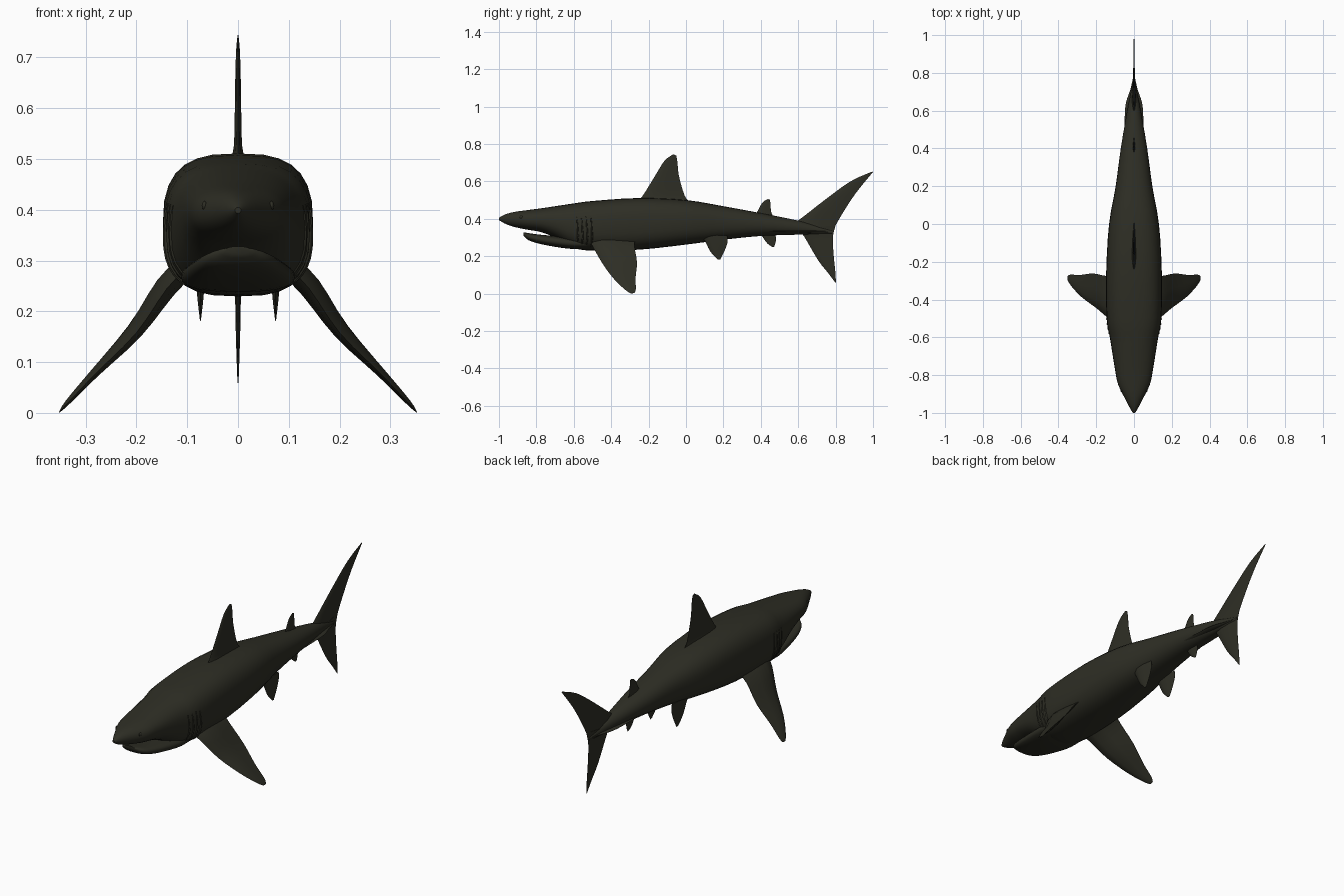
import bpy, bmesh, math
from mathutils import Vector

cube = bpy.data.objects.get("Cube")
if cube:
    bpy.data.objects.remove(cube, do_unlink=True)

# One dark olive skin
skin = bpy.data.materials.new("dark olive skin")
skin.use_nodes = True
skin.diffuse_color = (0.027, 0.027, 0.018, 1)
skin.node_tree.nodes["Principled BSDF"].inputs["Base Color"].default_value = skin.diffuse_color


def finish(obj, angle=50):
    """Give an object the skin and smooth shading."""
    obj.data.materials.append(skin)
    bpy.ops.object.select_all(action='DESELECT')
    obj.select_set(True)
    bpy.context.view_layer.objects.active = obj
    bpy.ops.object.shade_smooth_by_angle(angle=math.radians(angle))


def loft(name, rings):
    """Skin a list of equal closed rings and cap both ends."""
    bm = bmesh.new()
    loops = [[bm.verts.new(p) for p in ring] for ring in rings]
    n = len(loops[0])
    for a, b in zip(loops, loops[1:]):
        for i in range(n):
            j = (i + 1) % n
            bm.faces.new((a[i], a[j], b[j], b[i]))
    bm.faces.new(loops[0])
    bm.faces.new(loops[-1])
    bmesh.ops.recalc_face_normals(bm, faces=bm.faces)
    mesh = bpy.data.meshes.new(name)
    bm.to_mesh(mesh)
    bm.free()
    obj = bpy.data.objects.new(name, mesh)
    bpy.context.collection.objects.link(obj)
    finish(obj)
    return obj


def smooth_rows(rows, steps=3):
    """Catmull-Rom interpolation of the rows of a station list."""
    out = []
    for i in range(len(rows) - 1):
        p0, p1, p2 = rows[max(i - 1, 0)], rows[i], rows[i + 1]
        p3 = rows[min(i + 2, len(rows) - 1)]
        for s in range(steps):
            t = s / steps
            out.append([0.5 * (2 * b + (c - a) * t + (2 * a - 5 * b + 4 * c - d) * t * t
                               + (3 * b - a - 3 * c + d) * t ** 3)
                        for a, b, c, d in zip(p0, p1, p2, p3)])
    return out + [list(rows[-1])]


def section_point(row, angle, grow=1.0):
    """Point on a rounded-box cross-section: y, top, bottom, half width, power."""
    y, top, bottom, w, power = row
    c, s = math.cos(angle), math.sin(angle)
    x = math.copysign(abs(c) ** (2 / power), c) * w * grow
    z = math.copysign(abs(s) ** (2 / power), s) * (top - bottom) / 2 * grow
    return Vector((x, y, (top + bottom) / 2 + z))


def hull(name, rows, sides=28):
    return loft(name, [[section_point(r, math.tau * i / sides) for i in range(sides)]
                       for r in rows])


# Body with snout
body_rows = smooth_rows([
    (-1.0, .405, .393, .006, 2), (-.97, .422, .375, .024, 2), (-.92, .436, .357, .05, 2.1),
    (-.85, .446, .342, .084, 2.2), (-.78, .455, .33, .099, 2.3), (-.7, .467, .3, .112, 2.4),
    (-.6, .482, .245, .128, 2.6), (-.5, .495, .23, .145, 2.8), (-.25, .511, .235, .147, 2.8),
    (0, .5, .262, .132, 2.6), (.2, .467, .288, .097, 2.4), (.4, .43, .308, .07, 2.2),
    (.6, .39, .315, .036, 2), (.7, .362, .317, .016, 2), (.78, .336, .322, .004, 2)])
hull("body", body_rows)

# Lower jaw, running back into the throat
hull("lower_jaw", smooth_rows([
    (-.87, .328, .312, .025, 2.2), (-.845, .324, .287, .06, 2.4), (-.79, .316, .268, .083, 2.5),
    (-.7, .308, .25, .1, 2.5), (-.6, .3, .238, .112, 2.5), (-.5, .3, .24, .11, 2.5)]))

# Flat keels on the tail stalk
hull("tail_keel", smooth_rows([
    (.4, .345, .325, .055, 2), (.55, .342, .324, .05, 2), (.64, .34, .324, .043, 2),
    (.71, .337, .325, .02, 2), (.78, .333, .327, .004, 2)]), 16)


# Fins: each section is leading edge, trailing edge and half thickness
def fin(name, sections, normal=(1, 0, 0), steps=3):
    rows = smooth_rows([tuple(a) + tuple(b) + (t,) for a, b, t in sections], steps)
    foil = [(0, 0), (.06, .5), (.28, 1), (.6, .72), (1, .06)]
    outline = foil + [(u, -h) for u, h in reversed(foil[1:])]
    n = Vector(normal).normalized()
    return loft(name, [[Vector(r[:3]).lerp(Vector(r[3:6]), u) + n * h * r[6]
                        for u, h in outline] for r in rows])


def upright(name, sections, x=0):
    return fin(name, [((x, a, b), (x, c, d), t) for a, b, c, d, t in sections])


upright("dorsal_fin", [
    (-.26, .49, .02, .49, .018), (-.228, .528, -.008, .525, .008), (-.165, .63, -.038, .63, .006),
    (-.115, .71, -.046, .705, .004), (-.068, .745, -.052, .738, .001)])
upright("second_dorsal_fin", [
    (.365, .41, .475, .4, .007), (.385, .445, .456, .435, .005),
    (.41, .488, .452, .475, .003), (.438, .505, .449, .502, .001)])
upright("anal_fin", [
    (.395, .325, .47, .325, .006), (.415, .295, .482, .3, .004),
    (.435, .268, .478, .27, .003), (.46, .25, .47, .248, .001)])
upright("tail_upper_lobe", [
    (.57, .375, .78, .325, .014), (.61, .398, .8, .365, .009), (.745, .503, .845, .442, .005),
    (.88, .6, .91, .54, .003), (.995, .652, 1.0, .65, .001)])
upright("tail_lower_lobe", [
    (.6, .345, .8, .365, .012), (.635, .3, .785, .3, .007), (.705, .18, .79, .2, .005),
    (.76, .11, .798, .12, .003), (.797, .06, .802, .058, .001)])

for side, label in ((1, "left"), (-1, "right")):
    # Pectoral fin sweeping out and down
    fin(label + "_pectoral_fin", [
        ((side * .095, -.52, .29), (side * .1, -.27, .3), .022),
        ((side * .14, -.495, .245), (side * .15, -.275, .25), .022),
        ((side * .2, -.445, .158), (side * .215, -.262, .165), .016),
        ((side * .28, -.385, .078), (side * .285, -.27, .083), .009),
        ((side * .335, -.325, .02), (side * .335, -.268, .025), .005),
        ((side * .352, -.295, .001), (side * .351, -.275, .003), .001)],
        (side * .75, 0, .66))

    # Pelvic fin
    upright(label + "_pelvic_fin", [
        (.08, .315, .22, .31, .012), (.102, .28, .222, .275, .01),
        (.13, .225, .207, .23, .006), (.168, .183, .182, .181, .001)], side * .074)

    # Gill ridges hugging the flank
    gills = bpy.data.curves.new(label + "_gills", 'CURVE')
    gills.dimensions = '3D'
    gills.bevel_depth = .004
    gills.bevel_resolution = 1
    for k in range(4):
        y = -.585 + .025 * k
        i = next(i for i, r in enumerate(body_rows) if r[0] > y)
        a, b = body_rows[i - 1], body_rows[i]
        t = (y - a[0]) / (b[0] - a[0])
        row = [p + (q - p) * t for p, q in zip(a, b)]
        spline = gills.splines.new('POLY')
        spline.points.add(8)
        for j, point in enumerate(spline.points):
            p = section_point(row, math.radians(-52 + 8.5 * j))
            bow = .008 * math.sin(math.pi * j / 8)
            point.co = (side * p.x, p.y + bow, p.z, 1)
            point.radius = .3 + math.sin(math.pi * j / 8)
    gill_obj = bpy.data.objects.new(label + "_gills", gills)
    bpy.context.collection.objects.link(gill_obj)
    gills.materials.append(skin)

    # Eye
    bpy.ops.mesh.primitive_uv_sphere_add(segments=16, ring_count=8, radius=.009,
                                         location=(side * .066, -.88, .408))
    eye = bpy.context.object
    eye.name = label + "_eye"
    eye.scale.x = .6
    finish(eye)
